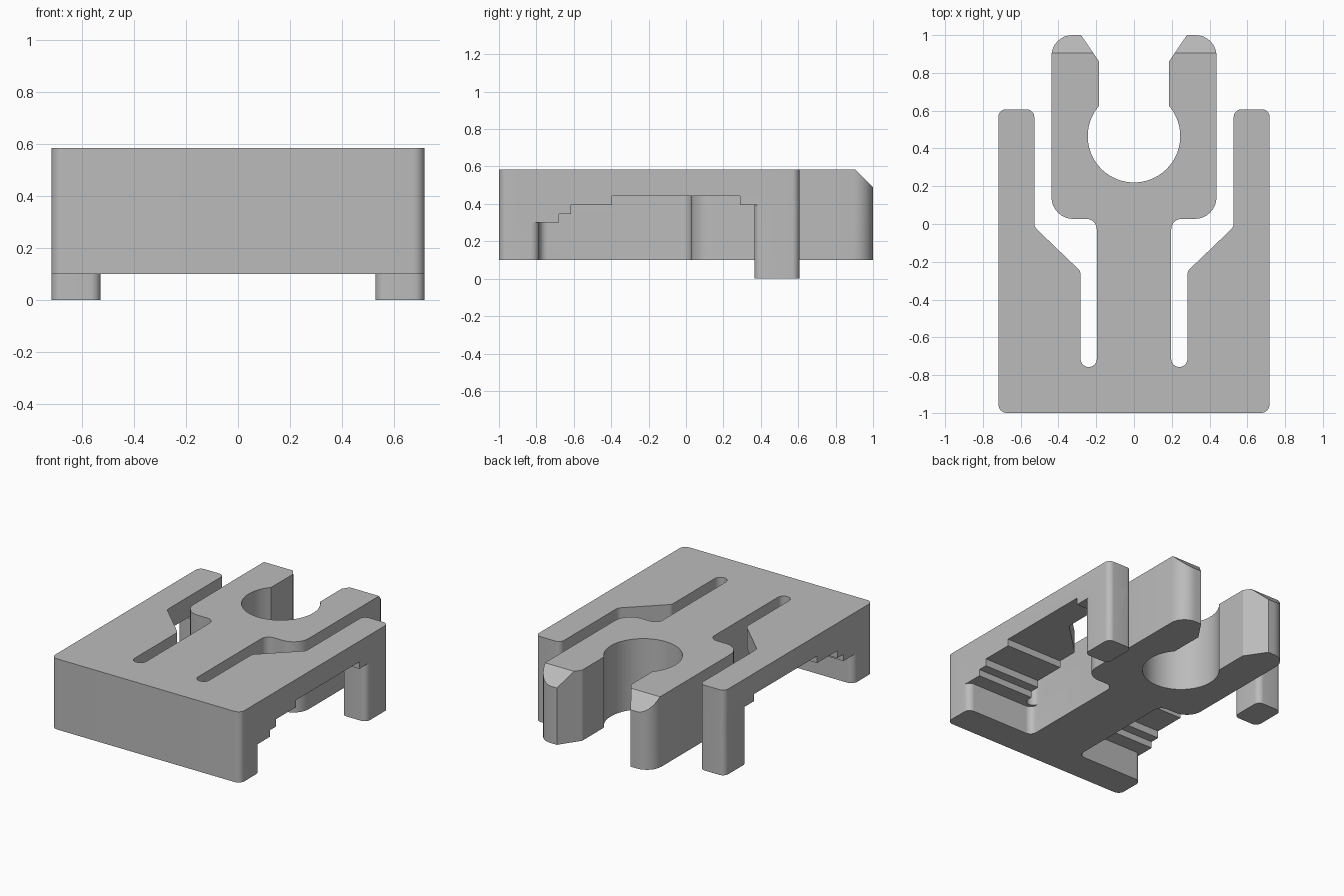
import bpy
import bmesh
import math
from mathutils import Vector

if "Cube" in bpy.data.objects:
    bpy.data.objects.remove(bpy.data.objects["Cube"])

grey = bpy.data.materials.new("plain grey")
grey.use_nodes = True
colour = (0.5, 0.5, 0.5, 1)
grey.diffuse_color = colour
grey.node_tree.nodes["Principled BSDF"].inputs["Base Color"].default_value = colour

BOTTOM, TOP = 0.1, 0.585


def rounded(corners, closed=True, steps=8):
    """Turn (x, y, radius) corners into an outline with filleted corners."""
    out = []
    n = len(corners)
    for i, (x, y, r) in enumerate(corners):
        p = Vector((x, y))
        if r == 0:
            out.append(p)
            continue
        a = (Vector(corners[i - 1][:2]) - p).normalized()
        b = (Vector(corners[(i + 1) % n][:2]) - p).normalized()
        half = a.angle(b) / 2
        centre = p + (a + b).normalized() * r / math.sin(half)
        start = p + a * r / math.tan(half) - centre
        end = p + b * r / math.tan(half) - centre
        sweep = math.pi - 2 * half
        for k in range(steps + 1):
            t = k / steps
            out.append(centre + (start * math.sin((1 - t) * sweep)
                                 + end * math.sin(t * sweep)) / math.sin(sweep))
    return out


def prism(name, outline, low, high, along_x=False):
    """Extrude an outline up z, or a (y, z) outline along x."""
    bm = bmesh.new()
    place = (lambda p: (low, p[0], p[1])) if along_x else (lambda p: (p[0], p[1], low))
    face = bm.faces.new([bm.verts.new(place(p)) for p in outline])
    ext = bmesh.ops.extrude_face_region(bm, geom=[face])
    shift = Vector((high - low, 0, 0) if along_x else (0, 0, high - low))
    moved = [v for v in ext["geom"] if isinstance(v, bmesh.types.BMVert)]
    bmesh.ops.translate(bm, verts=moved, vec=shift)
    bmesh.ops.recalc_face_normals(bm, faces=bm.faces)
    mesh = bpy.data.meshes.new(name)
    bm.to_mesh(mesh)
    bm.free()
    mesh.materials.append(grey)
    obj = bpy.data.objects.new(name, mesh)
    bpy.context.collection.objects.link(obj)
    return obj


def bake(obj):
    """Apply the modifiers."""
    graph = bpy.context.evaluated_depsgraph_get()
    mesh = bpy.data.meshes.new_from_object(obj.evaluated_get(graph))
    obj.modifiers.clear()
    obj.data = mesh


def combine(obj, other, operation):
    mod = obj.modifiers.new(operation, "BOOLEAN")
    mod.operation = operation
    mod.solver = "EXACT"
    mod.object = other
    bake(obj)
    bpy.data.objects.remove(other)


# Front block, central stem and open-ended clip
half = rounded([
    (0.2, -1, 0), (0.718, -1, 0.045), (0.718, -0.785, 0.045),
    (0.197, -0.785, 0.045), (0.197, 0.027, 0.055), (0.437, 0.027, 0.115),
    (0.437, 1, 0.11), (0.28, 1, 0), (0.185, 0.86, 0)])
begin = math.asin(0.16 / 0.245)
for k in range(25):
    a = begin - (begin + math.pi / 2) * k / 24
    half.append(Vector((0.245 * math.cos(a), 0.465 + 0.245 * math.sin(a))))
half[-1].x = 0
outline = half + [Vector((-p.x, p.y)) for p in reversed(half[:-1])]
body = prism("clip_body", outline, BOTTOM, TOP)

# Sloped upper edge on the clip tips
combine(body, prism("tip_cutter", [(0.905, TOP), (1.1, 0.39), (1.1, 0.8), (0.905, 0.8)],
                    -1, 1, True), "DIFFERENCE")

# Side arm, which ends in a slot beside the stem
arm = prism("side_arm", rounded([
    (0.15, -0.9, 0), (0.718, -0.9, 0), (0.718, 0.607, 0.04), (0.528, 0.607, 0.04),
    (0.528, -0.015, 0.05), (0.283, -0.25, 0.04), (0.283, -0.757, 0.0425),
    (0.197, -0.757, 0.0425), (0.197, -0.6, 0), (0.15, -0.6, 0)]), BOTTOM, TOP)

# Stepped hollow beneath the arm
combine(arm, prism("step_cutter", [
    (-1.1, -0.2), (-1.1, 0.3), (-0.68, 0.3), (-0.68, 0.345), (-0.615, 0.345),
    (-0.615, 0.395), (-0.395, 0.395), (-0.395, 0.443), (0.29, 0.443),
    (0.29, 0.395), (0.8, 0.395), (0.8, -0.2)], 0, 1, True), "DIFFERENCE")

# Foot at the arm's end
combine(arm, prism("foot", rounded([
    (0.718, 0.365, 0.04), (0.718, 0.607, 0.04), (0.528, 0.607, 0.04),
    (0.528, 0.365, 0.04)]), 0, 0.45), "UNION")

# Both arms joined to the body
mirror = arm.modifiers.new("Mirror", "MIRROR")
mirror.use_mirror_merge = False
bake(arm)
combine(body, arm, "UNION")

bpy.ops.object.select_all(action="DESELECT")
body.select_set(True)
bpy.context.view_layer.objects.active = body
bpy.ops.object.shade_smooth_by_angle(angle=math.radians(25))
